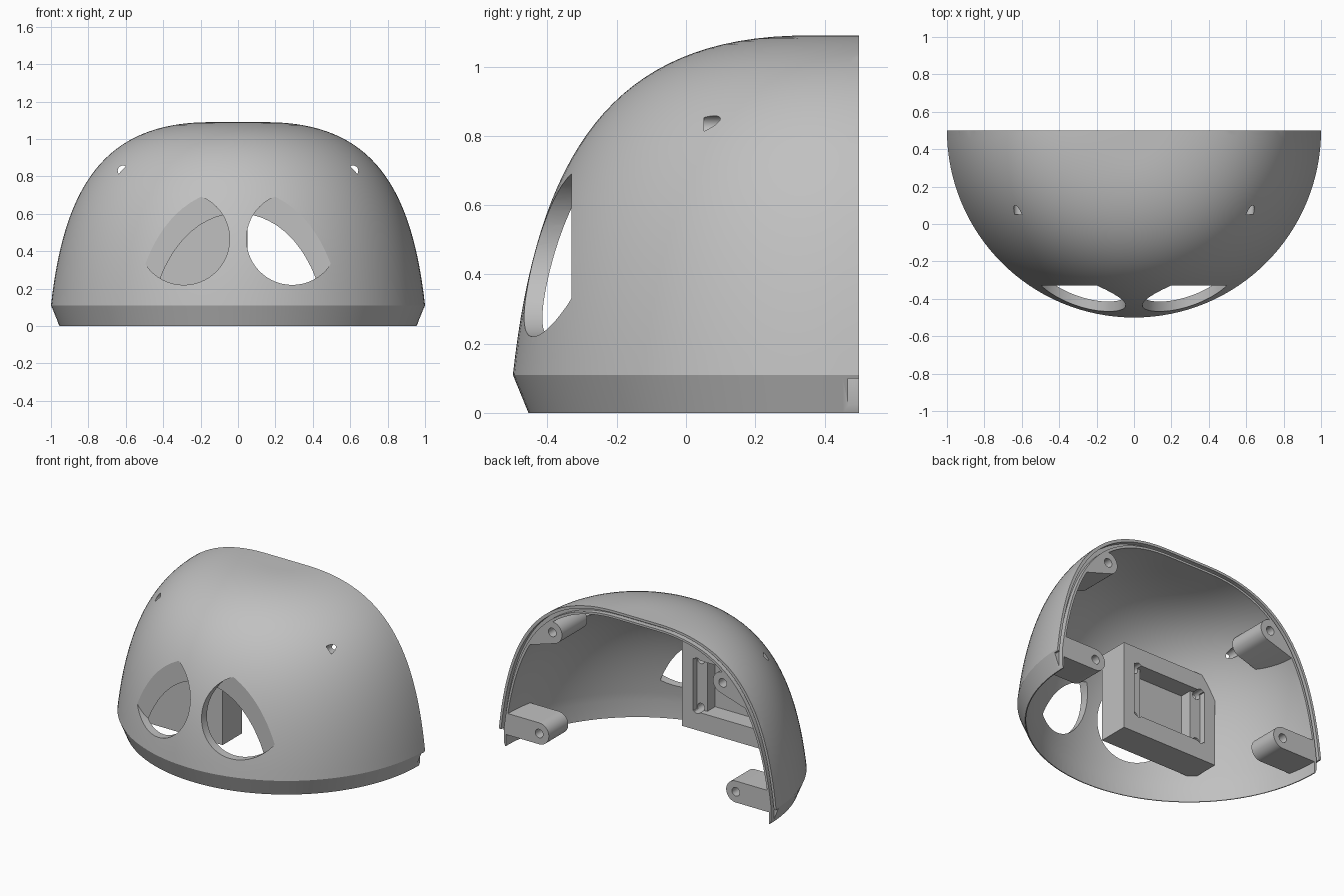
import bpy, bmesh, math
from mathutils import Matrix

cube = bpy.data.objects.get("Cube")
if cube:
    bpy.data.objects.remove(cube)

grey = bpy.data.materials.new("plain_grey")
grey.use_nodes = True
GREY = (0.53, 0.53, 0.53, 1)
grey.diffuse_color = GREY
grey.node_tree.nodes["Principled BSDF"].inputs["Base Color"].default_value = GREY
BACK = 0.5  # plane of the open back, also the axis of the dome


def finish(bm, name):
    bmesh.ops.recalc_face_normals(bm, faces=bm.faces)
    mesh = bpy.data.meshes.new(name)
    bm.to_mesh(mesh)
    bm.free()
    mesh.materials.append(grey)
    ob = bpy.data.objects.new(name, mesh)
    bpy.context.collection.objects.link(ob)
    return ob


def box(name, x, y, z):
    bm = bmesh.new()
    bmesh.ops.create_cube(bm, size=1)
    for v in bm.verts:
        for i, (lo, hi) in enumerate((x, y, z)):
            v.co[i] = lo if v.co[i] < 0 else hi
    return finish(bm, name)


def rod(name, x, z, radius, y0, y1, sides=32):
    bm = bmesh.new()
    m = Matrix.Translation((x, (y0 + y1) / 2, z)) @ Matrix.Rotation(math.pi / 2, 4, 'X')
    bmesh.ops.create_cone(bm, cap_ends=True, segments=sides, radius1=radius,
                          radius2=radius, depth=abs(y1 - y0), matrix=m)
    return finish(bm, name)


def dome(name, inset, foot):
    """Solid flat-topped dome turned around the upright axis, shrunk by inset."""
    top = 1.09 - inset
    p = [(1 - inset, 0.11), (0.93 - inset, 0.74 - inset), (0.72 - inset, top), (0.15, top)]
    pts = [(0, foot[1]), foot]
    n = 32
    for i in range(n + 1):
        t = i / n
        w = ((1 - t) ** 3, 3 * t * (1 - t) ** 2, 3 * t * t * (1 - t), t ** 3)
        pts.append(tuple(sum(a * q[k] for a, q in zip(w, p)) for k in (0, 1)))
    pts.append((0, top))
    bm = bmesh.new()
    vs = [bm.verts.new((r, BACK, z)) for r, z in pts]
    es = [bm.edges.new(pair) for pair in zip(vs, vs[1:])]
    bmesh.ops.spin(bm, geom=vs + es, cent=(0, BACK, 0), axis=(0, 0, 1),
                   angle=2 * math.pi, steps=128)
    bmesh.ops.remove_doubles(bm, verts=bm.verts, dist=1e-4)
    return finish(bm, name)


def boolean(ob, tool, op='DIFFERENCE', keep=False):
    mod = ob.modifiers.new("cut", 'BOOLEAN')
    mod.operation, mod.object, mod.solver = op, tool, 'EXACT'
    bpy.context.view_layer.objects.active = ob
    bpy.ops.object.modifier_apply(modifier=mod.name)
    if not keep:
        bpy.data.objects.remove(tool)


def smooth(ob):
    bpy.ops.object.select_all(action='DESELECT')
    ob.select_set(True)
    bpy.context.view_layer.objects.active = ob
    bpy.ops.object.shade_smooth_by_angle(angle=math.radians(25))


def boss(name, side, x, z, tilt, y0, bore_y):
    """Round-nosed screw post reaching from the bore out to the wall."""
    radius, reach = 0.07, 0.4
    outline = [(-radius * math.sin(a), radius * math.cos(a))
               for a in (math.pi * i / 20 for i in range(21))]
    outline += [(reach, -radius), (reach, radius)]
    c, s = math.cos(tilt), math.sin(tilt)
    bm = bmesh.new()
    face = bm.faces.new([bm.verts.new((side * (x + u * c - v * s), y0, z + u * s + v * c))
                         for u, v in outline])
    ext = bmesh.ops.extrude_face_region(bm, geom=[face])["geom"]
    bmesh.ops.translate(bm, vec=(0, BACK - y0, 0),
                        verts=[g for g in ext if isinstance(g, bmesh.types.BMVert)])
    ob = finish(bm, name)
    boolean(ob, wall_trim, 'INTERSECT', keep=True)
    boolean(ob, rod("bore", side * x, z, 0.028, bore_y, 0.6))
    smooth(ob)


# Shell: dome, hollowed and cut open at the back
shell = dome("shell", 0, (0.955, 0))
boolean(shell, dome("cavity", 0.05, (0.948, -0.1)))
boolean(shell, box("back_half", (-2, 2), (BACK, 2), (-1, 2)))

# Groove running along the back rim
wall_trim = dome("wall_trim", 0.036, (0.964, -0.1))
groove = box("groove", (-2, 2), (0.468, 0.7), (0.015, 2))
boolean(groove, dome("groove_outside", 0.016, (0.984, -0.1)), 'INTERSECT')
boolean(groove, wall_trim, keep=True)
boolean(shell, groove)

# Eye openings with a flat rear stop, upper screw bores, foot notches
UPPER_X, UPPER_Z = 0.615, 0.83
for side in (-1, 1):
    boolean(shell, rod("eye_cutter", side * 0.29, 0.465, 0.245, -0.8, -0.33, 96))
    boolean(shell, rod("bore", side * UPPER_X, UPPER_Z, 0.028, 0.052, 0.6))
    boolean(shell, box("notch", sorted((side * 0.966, side * 1.1)), (0.468, 0.6), (0.015, 0.1)))
smooth(shell)

# Screw bosses
for side, label in ((1, "left"), (-1, "right")):
    boss(label + "_upper_boss", side, UPPER_X, UPPER_Z, -0.3, 0.24, 0.05)
    boss(label + "_lower_boss", side, 0.71, 0.145, 0, 0.3, 0.34)

# Mounting bracket behind the right eye, with stepped pocket and screw holes
CX, CZ, FACE = -0.295, 0.46, -0.03
bracket = box("mounting_bracket", (CX - 0.345, CX + 0.345), (-0.23, FACE), (0.17, 0.74))
boolean(bracket, wall_trim, 'INTERSECT', keep=True)
for half, depth in ((0.265, 0.04), (0.19, 0.12)):
    boolean(bracket, box("pocket", (CX - half, CX + half), (FACE - depth, 0.2),
                         (CZ - 0.17, CZ + 0.17)))
for sx in (-1, 1):
    for sz in (-1, 1):
        boolean(bracket, rod("screw_hole", CX + sx * 0.235, CZ + sz * 0.155, 0.026,
                             FACE - 0.13, 0.2))
smooth(bracket)
bpy.data.objects.remove(wall_trim)
